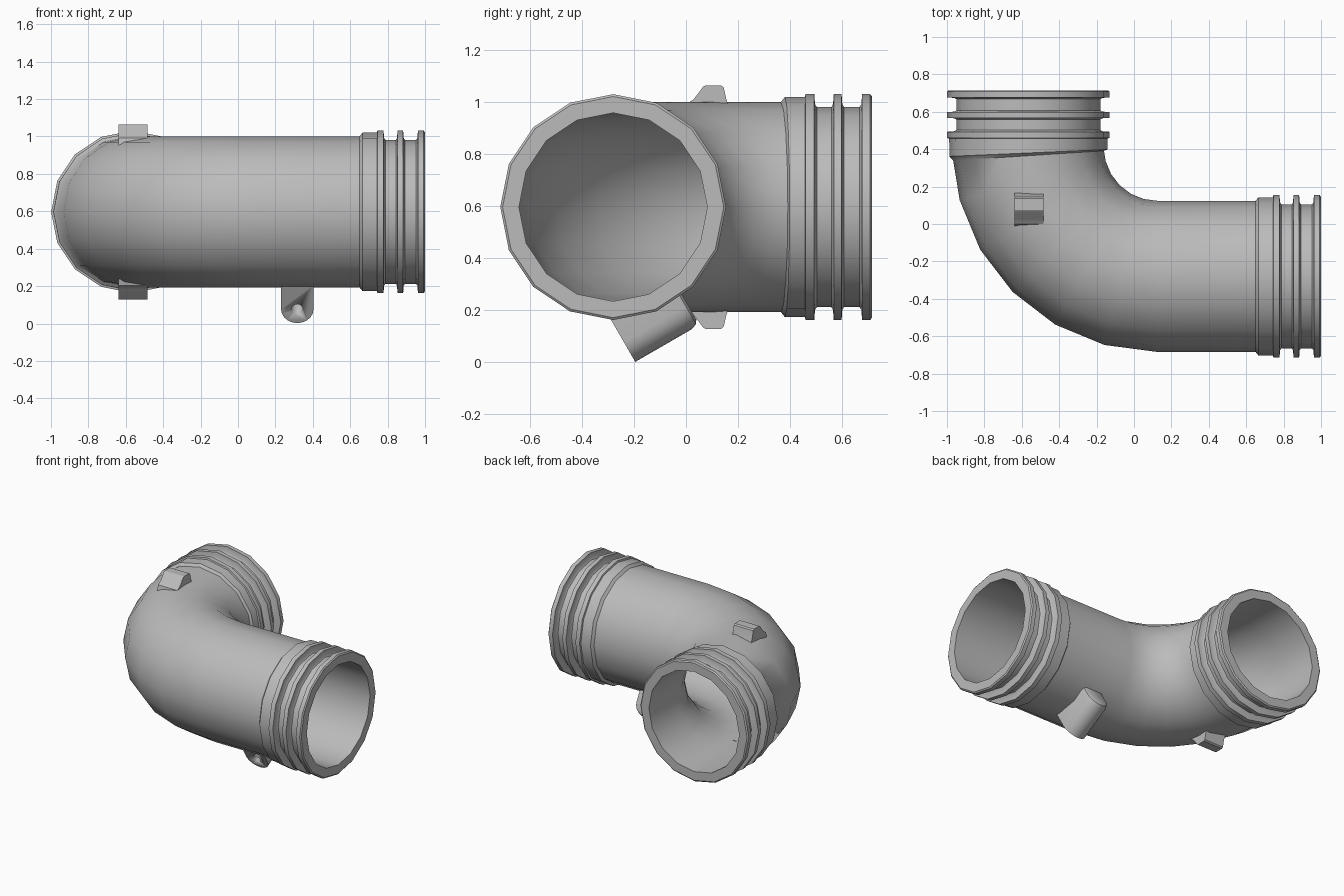
import bpy, bmesh
from math import sin, cos, pi, radians
from mathutils import Vector

cube = bpy.data.objects.get("Cube")
if cube:
    bpy.data.objects.remove(cube)

grey = bpy.data.materials.new("matte grey")
grey.use_nodes = True
colour = (0.5, 0.5, 0.5, 1)
grey.diffuse_color = colour
grey.node_tree.nodes["Principled BSDF"].inputs["Base Color"].default_value = colour

SIDES = 16
AXIS_Y, AXIS_Z = -0.28, 0.597
BEND = 0.69                              # centreline radius of the bend
HUB = Vector((0.125, AXIS_Y + BEND, AXIS_Z))
RUN_X = 1 - HUB.x                        # straight length before the bend
ARC = BEND * pi / 2
TOTAL = RUN_X + ARC + 0.715 - HUB.y
TUBE, BORE = 0.404, 0.362


def finish(name, bm, angle=35):
    bmesh.ops.recalc_face_normals(bm, faces=bm.faces)
    mesh = bpy.data.meshes.new(name)
    bm.to_mesh(mesh)
    bm.free()
    mesh.materials.append(grey)
    mesh.shade_smooth()
    mesh.set_sharp_from_angle(angle=radians(angle))
    ob = bpy.data.objects.new(name, mesh)
    bpy.context.collection.objects.link(ob)
    return ob


def path(s):
    """Centre point and outward sideways direction at distance s."""
    a = min(max((s - RUN_X) / BEND, 0), pi / 2)
    out = Vector((-sin(a), -cos(a), 0))
    along = Vector((-cos(a), sin(a), 0))
    extra = min(s, RUN_X) - RUN_X + max(s - RUN_X - ARC, 0)
    return HUB + out * BEND + along * extra, out


def loft(bm, rings, closed=False):
    """Skin a list of equal vertex rings."""
    pairs = list(zip(rings, rings[1:]))
    if closed:
        pairs.append((rings[-1], rings[0]))
    for a, b in pairs:
        for i in range(len(a)):
            j = (i + 1) % len(a)
            bm.faces.new((a[i], a[j], b[j], b[i]))


# Elbow pipe: ribbed collar profile as (distance from the end, radius)
collar = [(0, .425), (.007, .434), (.038, .434), (.041, .395), (.048, .385),
          (.108, .385), (.114, .395), (.117, .434), (.147, .434), (.150, .395),
          (.156, .385), (.212, .385), (.219, .395), (.222, .434), (.255, .434),
          (.258, .423), (.335, .423), (.350, TUBE)]
bends = [RUN_X + ARC * k / 6 for k in range(6)]
outer = (collar + [(s, TUBE) for s in bends]
         + [(TOTAL - d, r) for d, r in reversed(collar)])
inner = [(s, BORE) for s in [0] + bends + [RUN_X + ARC, TOTAL]]

bm = bmesh.new()
rings = []
for s, r in outer + inner[::-1]:
    centre, out = path(s)
    rings.append([bm.verts.new(centre + out * r * cos(t) + Vector((0, 0, r * sin(t))))
                  for t in (2 * pi * i / SIDES for i in range(SIDES))])
loft(bm, rings, closed=True)
finish("elbow_pipe", bm)


# Locating lugs above and below the bend
def lug(name, sign):
    outline = [(-.01, .358), (.0, .395), (.03, .415), (.065, .462), (.075, .468),
               (.135, .468), (.145, .46), (.155, .415), (.175, .358)]
    bm = bmesh.new()
    rings = [[bm.verts.new((x, y, AXIS_Z + sign * h)) for y, h in outline]
             for x in (-.64, -.485)]
    loft(bm, rings)
    for ring in rings:
        bm.faces.new(ring)
    finish(name, bm, 25)


lug("upper_lug", 1)
lug("lower_lug", -1)

# Slanted mounting tab with a rounded tip, running back beneath the pipe
TAB_X, TAB_R = 0.317, 0.087
back = Vector((0, sin(pi / 3), cos(pi / 3)))
down = Vector((0, cos(pi / 3), -sin(pi / 3)))
tip_centre = Vector((TAB_X, -.195, .002)) - down * TAB_R


def tab_ring(bm, depth, top, r):
    o = tip_centre + back * depth
    pts = [o + Vector((r * cos(t), 0, 0)) + down * r * sin(t)
           for t in (pi * i / 10 for i in range(11))]
    pts += [o + Vector((x, 0, 0)) - down * top for x in (-r, r)]
    return [bm.verts.new(p) for p in pts]


bm = bmesh.new()
rings = [tab_ring(bm, 0, .15, TAB_R), tab_ring(bm, .25, .09, TAB_R),
         tab_ring(bm, .275, .085, TAB_R * .9), tab_ring(bm, .285, .085, TAB_R * .72)]
loft(bm, rings)
bm.faces.new(rings[0])
bm.faces.new(rings[-1])
tab = finish("mounting_tab", bm)

# Screw hole in the tab face
bm = bmesh.new()
bmesh.ops.create_cone(bm, cap_ends=True, segments=12, radius1=.03, radius2=.03, depth=.3)
hole = finish("hole_cutter", bm)
hole.rotation_euler = back.to_track_quat("Z", "Y").to_euler()
hole.location = tip_centre
hole.hide_render = True
hole.hide_viewport = True
cut = tab.modifiers.new("screw_hole", "BOOLEAN")
cut.operation = "DIFFERENCE"
cut.object = hole
